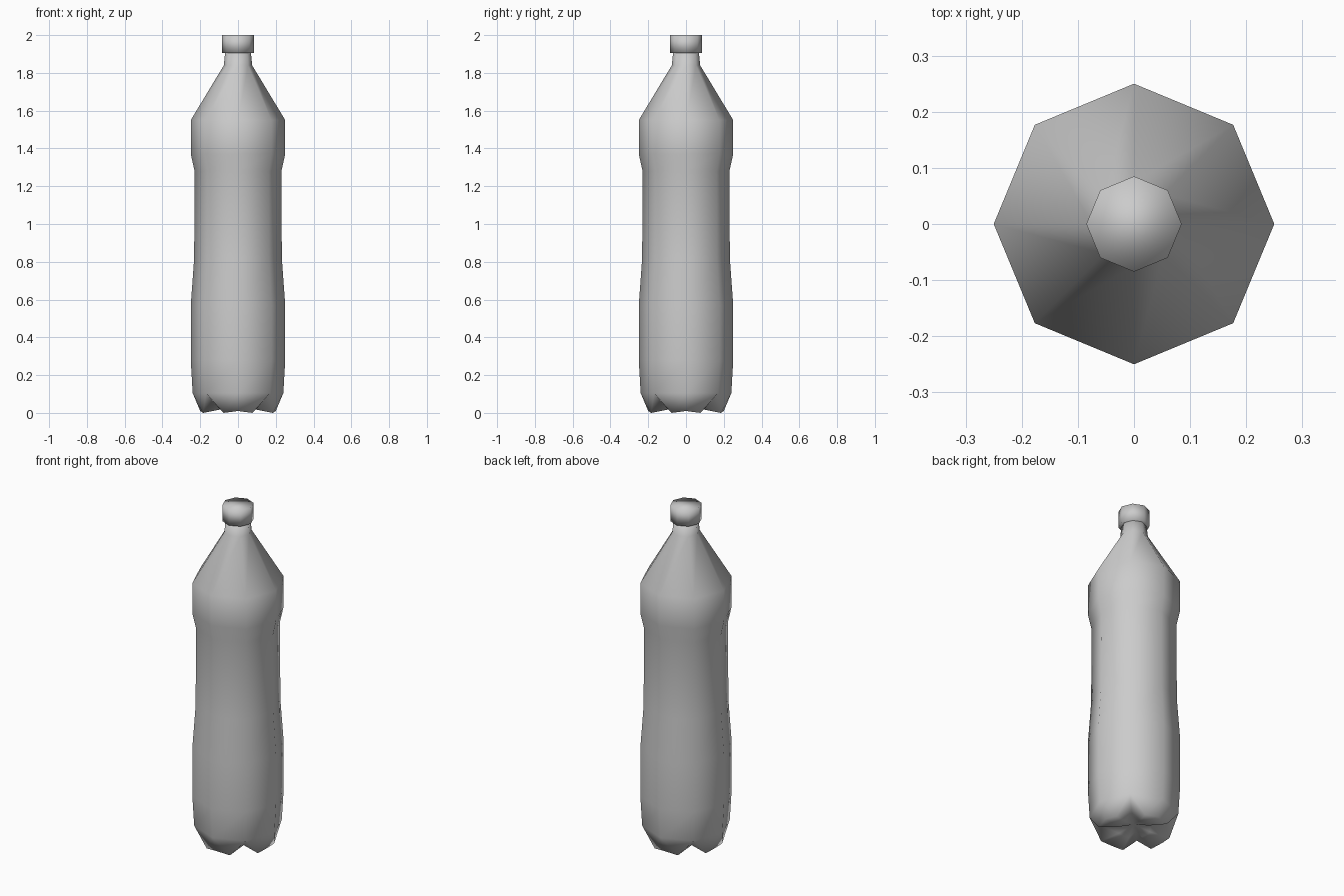
import bpy, bmesh, math

cube = bpy.data.objects.get("Cube")
if cube:
    bpy.data.objects.remove(cube)

grey = bpy.data.materials.new("light grey plastic")
grey.use_nodes = True
colour = (0.6, 0.6, 0.6, 1)
grey.diffuse_color = colour
grey.node_tree.nodes["Principled BSDF"].inputs["Base Color"].default_value = colour

SIDES = 8


def polar(r, angle, z):
    return (r * math.cos(angle), r * math.sin(angle), z)


def ring(bm, r, z, sides=SIDES):
    return [bm.verts.new(polar(r, 2 * math.pi * i / sides, z)) for i in range(sides)]


def bridge(bm, low, high):
    n = len(low)
    for i in range(n):
        j = (i + 1) % n
        bm.faces.new((low[i], low[j], high[j], high[i]))


def lathe(bm, profile):
    rings = [ring(bm, r, z) for r, z in profile]
    for low, high in zip(rings, rings[1:]):
        bridge(bm, low, high)
    return rings


def finish(bm, name):
    bmesh.ops.recalc_face_normals(bm, faces=bm.faces)
    mesh = bpy.data.meshes.new(name)
    bm.to_mesh(mesh)
    bm.free()
    mesh.materials.append(grey)
    for p in mesh.polygons:
        p.use_smooth = True
    obj = bpy.data.objects.new(name, mesh)
    bpy.context.collection.objects.link(obj)
    return obj


# Bottle body: eight-sided turned shape with a waist and a tapered shoulder
bm = bmesh.new()
rings = lathe(bm, [(0.24, 0.105), (0.25, 0.28), (0.25, 0.57), (0.232, 0.82),
                   (0.23, 1.28), (0.25, 1.37), (0.25, 1.55),
                   (0.075, 1.84), (0.068, 1.91)])
bm.faces.new(rings[-1])

# Moulded base: four wide feet with valleys on the diagonals
outer_rule = {0: (0.2, 0.01), 1: (0.2, 0.0), 2: (0.175, 0.05), 3: (0.2, 0.0)}
inner_rule = {0: (0.09, 0.02), 1: (0.09, 0.02), 2: (0.09, 0.055), 3: (0.09, 0.02)}


def foot_ring(rule):
    return [bm.verts.new(polar(rule[i % 4][0], math.pi * i / SIDES, rule[i % 4][1]))
            for i in range(2 * SIDES)]


outer, inner = foot_ring(outer_rule), foot_ring(inner_rule)
top = rings[0]
for k in range(SIDES):
    a, b = top[k], top[(k + 1) % SIDES]
    p, q, r = (outer[(2 * k + d) % len(outer)] for d in range(3))
    for tri in ((a, p, q), (a, q, b), (b, q, r)):
        bm.faces.new(tri)
bridge(bm, inner, outer)
centre = bm.verts.new((0, 0, 0.05))
for i in range(len(inner)):
    bm.faces.new((centre, inner[i], inner[(i + 1) % len(inner)]))
finish(bm, "bottle_body")

# Screw cap
bm = bmesh.new()
rings = lathe(bm, [(0.085, 1.905), (0.085, 2.0)])
bm.faces.new(rings[0])
bm.faces.new(rings[-1])
finish(bm, "cap")
